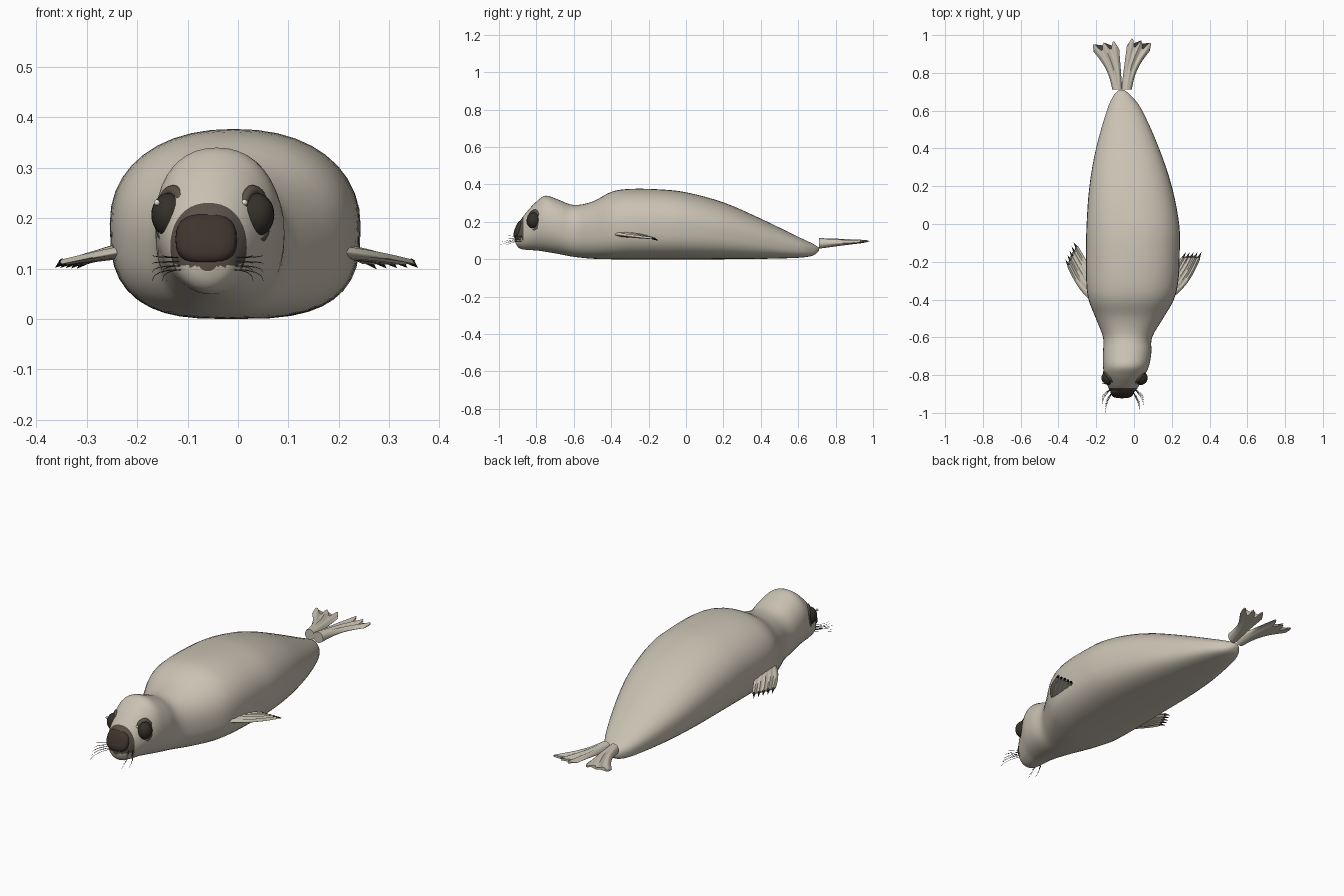
import bpy, bmesh, math
from mathutils import Vector, Matrix

cube = bpy.data.objects.get("Cube")
if cube:
    bpy.data.objects.remove(cube)


def material(name, rgb):
    m = bpy.data.materials.new(name)
    m.use_nodes = True
    m.diffuse_color = (*rgb, 1)
    m.node_tree.nodes["Principled BSDF"].inputs["Base Color"].default_value = (*rgb, 1)
    return m


FUR = material("pale_fur", (0.59, 0.54, 0.45))
MASK = material("muzzle_brown", (0.10, 0.08, 0.065))
NOSE = material("nose_brown", (0.05, 0.035, 0.027))
EYE = material("eye_black", (0.035, 0.03, 0.022))
CLAW = material("claw_black", (0.015, 0.014, 0.012))
SHINE = material("eye_shine", (0.75, 0.72, 0.65))
WHISKER = material("whisker_grey", (0.16, 0.14, 0.12))


def finish(name, bm, *mats):
    bmesh.ops.recalc_face_normals(bm, faces=bm.faces)
    mesh = bpy.data.meshes.new(name)
    bm.to_mesh(mesh)
    bm.free()
    for m in mats:
        mesh.materials.append(m)
    obj = bpy.data.objects.new(name, mesh)
    bpy.context.collection.objects.link(obj)
    bpy.ops.object.select_all(action='DESELECT')
    bpy.context.view_layer.objects.active = obj
    obj.select_set(True)
    bpy.ops.object.shade_smooth_by_angle(angle=math.radians(50))
    return obj


def loft(rings):
    bm = bmesh.new()
    loops = [[bm.verts.new(p) for p in ring] for ring in rings]
    n = len(loops[0])
    for a, b in zip(loops, loops[1:]):
        for i in range(n):
            j = (i + 1) % n
            bm.faces.new((a[i], a[j], b[j], b[i]))
    bm.faces.new(loops[0])
    bm.faces.new(loops[-1])
    return bm


def smooth_path(rows, steps):
    # Catmull-Rom interpolation between rows of values
    rows = [Vector(r) for r in rows]
    ext = [rows[0]] + rows + [rows[-1]]
    out = []
    for p0, p1, p2, p3 in zip(ext, ext[1:], ext[2:], ext[3:]):
        for k in range(steps):
            t = k / steps
            out.append(p1 + (p2 - p0) * (t / 2) + (p0 * 2 - p1 * 5 + p2 * 4 - p3) * (t * t / 2)
                       + (p1 * 3 - p0 - p2 * 3 + p3) * (t ** 3 / 2))
    return out + [rows[-1]]


def power(v, e):
    return math.copysign(abs(v) ** e, v)


# Body and head: y, centre x, half width, bottom z, top z
sections = [
    (-.914, -.060, .022, .095, .145), (-.904, -.060, .046, .072, .172),
    (-.885, -.060, .066, .056, .208), (-.85, -.056, .086, .050, .255),
    (-.80, -.050, .108, .047, .308), (-.75, -.042, .122, .040, .340),
    (-.68, -.036, .128, .028, .318), (-.60, -.034, .130, .013, .290),
    (-.50, -.024, .178, .003, .308), (-.40, -.015, .226, 0, .360),
    (-.30, -.009, .244, 0, .376), (-.15, -.006, .248, 0, .374),
    (0, -.006, .245, 0, .358), (.2, -.018, .218, 0, .304),
    (.4, -.034, .167, .002, .217), (.6, -.050, .094, .008, .120),
    (.68, -.062, .046, .020, .082), (.71, -.066, .012, .045, .062),
]
rings = []
for y, cx, hw, zb, zt in smooth_path(sections, 4):
    belly = 2 + 0.9 * min(1, max(0, (y + .8) / .4))
    ring = []
    for i in range(40):
        a = math.tau * i / 40
        e = 2 / (belly if math.sin(a) < 0 else 2.2)
        ring.append((cx + hw * power(math.cos(a), e), y,
                     (zb + zt) / 2 + (zt - zb) / 2 * power(math.sin(a), e)))
    rings.append(ring)
bm = loft(rings)
# Dark mask on the upper muzzle
for f in bm.faces:
    c = f.calc_center_median()
    f.material_index = int(c.y < -.866 and c.z > .104)
finish("body", bm, FUR, MASK)


def ball(name, mat, centre, size, rot=Matrix(), e=1):
    b = bmesh.new()
    bmesh.ops.create_uvsphere(b, u_segments=24, v_segments=14, radius=1)
    for v in b.verts:
        p = Vector([power(c, e) * s for c, s in zip(v.co, size)])
        v.co = Vector(centre) + rot.to_3x3() @ p
    return finish(name, b, mat)


# Nose pad, tilted back along the muzzle
ball("nose", NOSE, (-.063, -.889, .158), (.061, .026, .052),
     Matrix.Rotation(math.radians(-22), 4, 'X'), .75)

# Eyes with dark lids and highlights
for side, label in ((1, "left"), (-1, "right")):
    c = Vector((-.05 + side * .087, -.815, .207))
    ball(label + "_eye", EYE, c, (.035, .037, .043))
    ball(label + "_eye_shine", SHINE, c + Vector((-.024, -.027, .024)), (.006, .006, .006))
    out = Vector((side * .78, -.6, .1)).normalized()
    across = out.cross(Vector((0, 0, 1))).normalized()
    up = across.cross(out)
    lid = []
    for i in range(25):
        a = math.tau * i / 24
        mid = c - out * .004 + across * (.038 * math.cos(a)) + up * (.049 * math.sin(a))
        spoke = (mid - c).normalized()
        # Lids are thickest above and below the eye
        r = .006 + .005 * abs(math.sin(a))
        lid.append([mid + (spoke * math.cos(t) + out * math.sin(t)) * r
                    for t in [math.tau * k / 8 for k in range(8)]])
    finish(label + "_eyelid", loft(lid), MASK)


def blade(name, corners, z_root, z_tip, thick, bulge, fingers, scallop):
    # Ridged fin: lead root, lead tip, trail tip, trail root; returns point lookup
    A, B, C, D = [Vector((*p, 0)) for p in corners]
    lead = (A + B - C - D).normalized()

    def point(u, v):
        p = A.lerp(B, v).lerp(D.lerp(C, v), u)
        p += lead * bulge * math.sin(math.pi * min(v, 1)) * (1 - u)
        p.z = z_root + (z_tip - z_root) * v
        return p

    rows = []
    for k in range(9):
        v = k / 8
        row = []
        for i in range(48):
            t = math.tau * i / 48
            u = (1 - math.cos(t)) / 2
            ridge = math.cos(math.tau * fingers * (u - .5 / fingers))
            p = point(u, v * (1 + scallop * v * v * ridge))
            h = thick * (1 - .85 * v) * math.sin(t) * (1 + .2 * v * ridge)
            p.z += h + .004 * v * ridge
            row.append(p)
        rows.append(row)
    finish(name, loft(rows), FUR)
    return point


# Front flippers with claws
flippers = {
    "left": ((.18, -.41), (.355, -.175), (.25, -.175), (.19, -.27)),
    "right": ((-.21, -.42), (-.355, -.225), (-.30, -.11), (-.23, -.23)),
}
for label, corners in flippers.items():
    point = blade(label + "_flipper", corners, .138, .112, .018, .025, 5, .04)
    bm = bmesh.new()
    for k in range(5):
        u = (k + .5) / 5
        tip = point(u, 1)
        direction = (tip - point(u, .8)).normalized() + Vector((0, 0, -.25))
        rot = direction.to_track_quat('Z', 'Y').to_matrix().to_4x4()
        bmesh.ops.create_cone(bm, cap_ends=True, segments=8, radius1=.007, radius2=.0005, depth=.034,
                              matrix=Matrix.Translation(tip + direction * .012) @ rot)
    finish(label + "_claws", bm, CLAW)

# Tail flukes
blade("left_tail_fluke", ((-.012, .712), (.10, .935), (-.035, .965), (-.068, .712)),
      .085, .093, .028, -.022, 3, .09)
blade("right_tail_fluke", ((-.115, .712), (-.23, .93), (-.08, .95), (-.062, .712)),
      .085, .093, .028, -.022, 3, .09)

# Whiskers
for side, label in ((1, "left"), (-1, "right")):
    curve = bpy.data.curves.new(label + "_whiskers", 'CURVE')
    curve.dimensions = '3D'
    curve.bevel_depth = .0013
    curve.bevel_resolution = 0
    curve.materials.append(WHISKER)
    for k in range(8):
        row, col = k % 4, k // 4
        start = Vector((-.06 + side * (.05 + .008 * col), -.885 + .015 * col, .098 + .008 * row))
        reach = .112 - .014 * row - .02 * col
        drop = -.022 + .009 * row
        s = curve.splines.new('POLY')
        s.points.add(4)
        for i, p in enumerate(s.points):
            t = i / 4
            q = start + Vector((side * (.04 + .012 * col) * math.sin(t * 1.6), -reach * t, drop * t * t))
            p.co = (*q, 1)
            p.radius = 1 - .6 * t
    obj = bpy.data.objects.new(label + "_whiskers", curve)
    bpy.context.collection.objects.link(obj)
